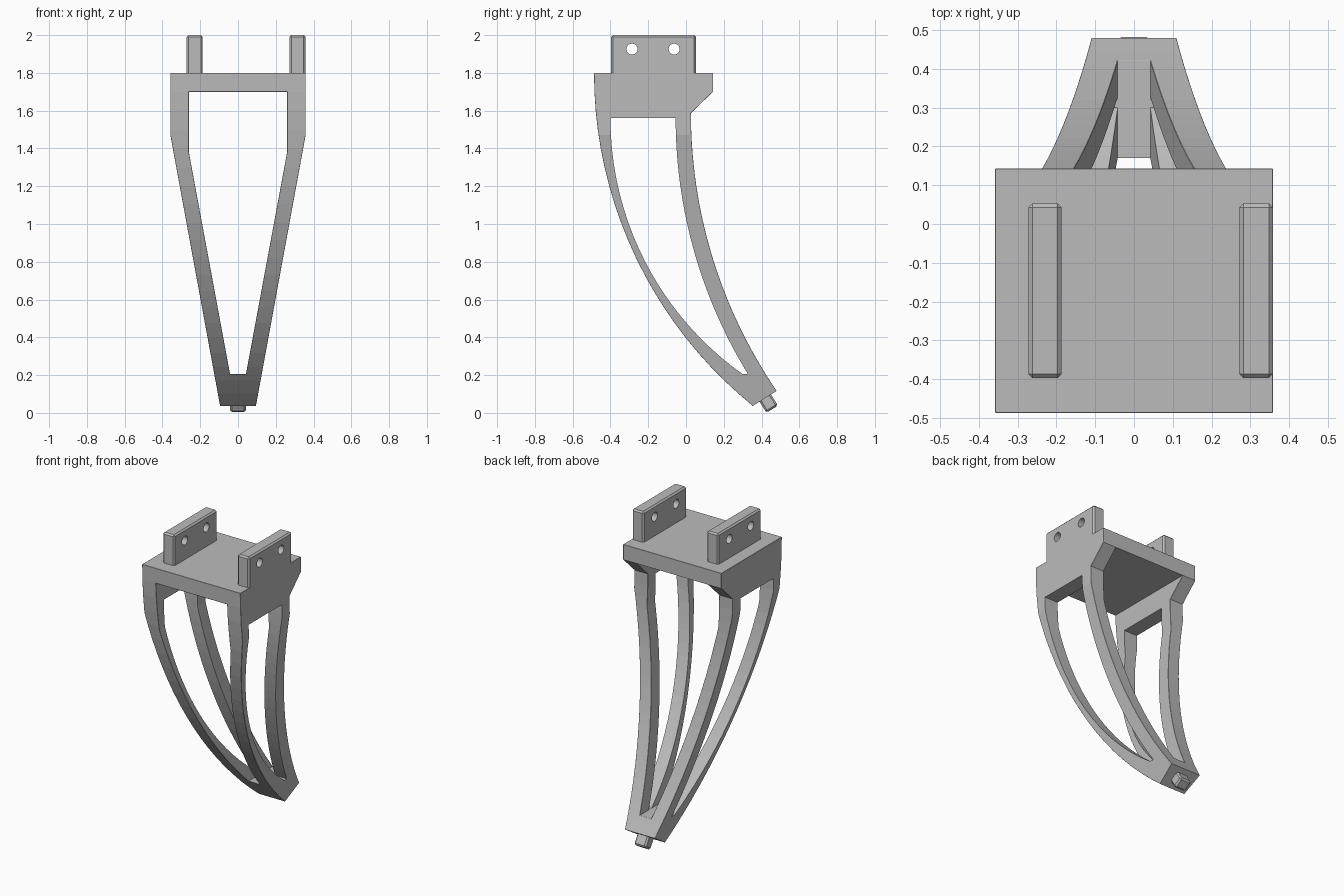
import bpy, bmesh, math
from mathutils import Vector, Matrix

cube = bpy.data.objects.get("Cube")
if cube:
    bpy.data.objects.remove(cube, do_unlink=True)

grey = bpy.data.materials.new("plain_grey")
grey.use_nodes = True
GREY = (0.5, 0.5, 0.5, 1)
grey.diffuse_color = GREY
grey.node_tree.nodes["Principled BSDF"].inputs["Base Color"].default_value = GREY


def prism(name, outline, axis, lo, hi):
    """Extrude a (horizontal, z) outline along the x or y axis."""
    bm = bmesh.new()
    put = (lambda h, z: (lo, h, z)) if axis == "x" else (lambda h, z: (h, lo, z))
    face = bm.faces.new([bm.verts.new(put(h, z)) for h, z in outline])
    move = bmesh.ops.extrude_face_region(bm, geom=[face])
    step = Vector((hi - lo, 0, 0)) if axis == "x" else Vector((0, hi - lo, 0))
    bmesh.ops.translate(bm, vec=step, verts=[v for v in move["geom"] if isinstance(v, bmesh.types.BMVert)])
    bmesh.ops.recalc_face_normals(bm, faces=bm.faces)
    return to_object(name, bm)


def to_object(name, bm):
    mesh = bpy.data.meshes.new(name)
    bm.to_mesh(mesh)
    bm.free()
    mesh.materials.append(grey)
    ob = bpy.data.objects.new(name, mesh)
    bpy.context.collection.objects.link(ob)
    return ob


def combine(ob, tool, operation):
    """Apply an exact boolean and discard the tool."""
    mod = ob.modifiers.new("cut", "BOOLEAN")
    mod.operation, mod.object, mod.solver = operation, tool, "EXACT"
    bpy.context.view_layer.update()
    result = bpy.data.meshes.new_from_object(ob.evaluated_get(bpy.context.evaluated_depsgraph_get()))
    ob.modifiers.clear()
    ob.data = result
    bpy.data.objects.remove(tool, do_unlink=True)


def chamfer(ob, width, wanted):
    bm = bmesh.new()
    bm.from_mesh(ob.data)
    bmesh.ops.remove_doubles(bm, verts=bm.verts, dist=0.0005)
    edges = [e for e in bm.edges if len(e.link_faces) == 2 and e.calc_face_angle(0) > 0.4 and wanted(e)]
    bmesh.ops.bevel(bm, geom=edges, offset=width, offset_type="OFFSET", segments=1,
                    affect="EDGES", clamp_overlap=True)
    bm.to_mesh(ob.data)
    bm.free()


def arc(start, end, count=20):
    """Circular arc from start to end, leaving start vertically downward."""
    dy, dz = end[0] - start[0], start[1] - end[1]
    radius = (dy * dy + dz * dz) / (2 * dy)
    sweep = math.asin(dz / radius)
    return [(start[0] + radius * (1 - math.cos(sweep * i / count)),
             start[1] - radius * math.sin(sweep * i / count)) for i in range(count + 1)]


def mirrored(half):
    return half + [(-x, z) for x, z in reversed(half)]


# Claw body: curved side outline crossed with the tapered front outline
HALF = 0.358
front_tip, back_tip = (0.354, 0.037), (0.48, 0.116)
side = arc((-0.487, 1.8), front_tip) + arc((0.026, 1.587), back_tip)[::-1] + [(0.143, 1.7), (0.143, 1.8)]
body = prism("claw_body", side, "x", -0.5, 0.5)
combine(body, prism("front_outline", mirrored([(HALF, 1.9), (HALF, 1.47), (0.088, 0.0)]), "y", -1, 1), "INTERSECT")

# Front to back opening
combine(body, prism("front_opening", mirrored([(0.26, 1.7), (0.26, 1.38), (0.042, 0.205)]), "y", -1, 1), "DIFFERENCE")


def body_edge(e):
    normals = [f.normal for f in e.link_faces]
    along = (e.verts[1].co - e.verts[0].co).normalized()
    height = (e.verts[0].co.z + e.verts[1].co.z) / 2
    if any(n.z < -0.8 and n.y > 0.4 for n in normals):
        return False
    if abs(along.x) > 0.99:
        return any(abs(n.z) > 0.99 for n in normals)
    return height > 1.75 or any(abs(n.y) > 0.05 for n in normals)


chamfer(body, 0.02, body_edge)

# Side window between the front and back bars
window = arc((-0.4, 1.56), (0.3, 0.205)) + arc((-0.055, 1.56), (0.328, 0.205))[::-1]
combine(body, prism("side_window", window, "x", -1, 1), "DIFFERENCE")

# Mounting lugs with two pin holes each
for name, inner, outer in (("right_lug", -0.272, -0.187), ("left_lug", 0.272, HALF)):
    lug = prism(name, [(-0.397, 1.76), (0.053, 1.76), (0.053, 2.0), (-0.397, 2.0)], "x", inner, outer)
    chamfer(lug, 0.01, lambda e: min(v.co.z for v in e.verts) > 1.9 or abs(e.verts[0].co.z - e.verts[1].co.z) > 0.1)
    for y in (-0.286, -0.063):
        ring = [(y + 0.029 * math.cos(a * math.tau / 24), 1.926 + 0.029 * math.sin(a * math.tau / 24))
                for a in range(24)]
        combine(lug, prism("pin_hole", ring, "x", -1, 1), "DIFFERENCE")

# Tip peg, square to the slanted end of the claw
bm = bmesh.new()
bmesh.ops.create_cube(bm, size=1, matrix=Matrix.Diagonal((0.085, 0.072, 0.1, 1)))
tilt = math.atan2(back_tip[1] - front_tip[1], back_tip[0] - front_tip[0])
peg = to_object("tip_peg", bm)
chamfer(peg, 0.01, lambda e: True)
peg.data.transform(Matrix.Translation((0, 0.43, 0.062)) @ Matrix.Rotation(tilt, 4, "X"))
